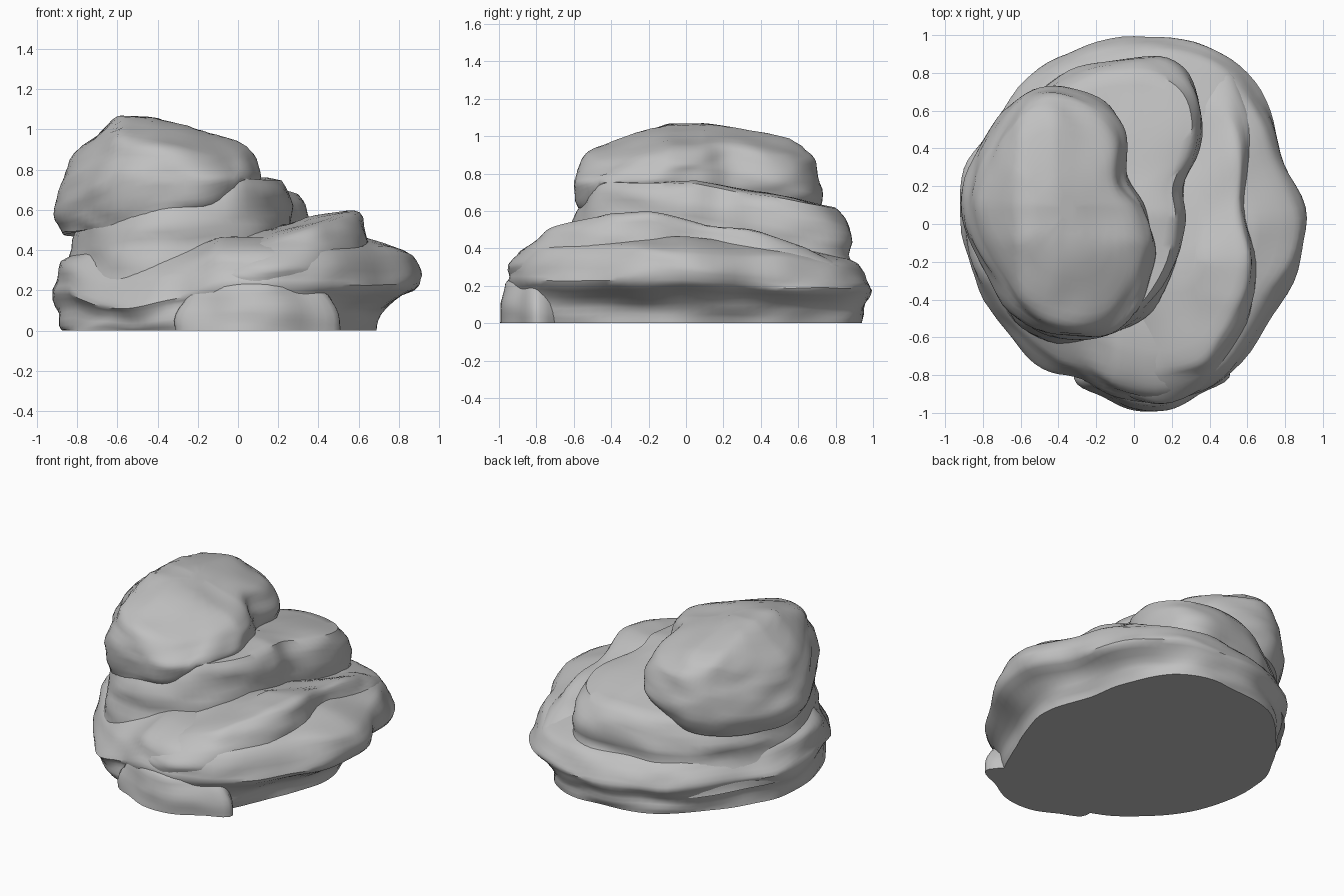
import bpy, bmesh, math
from mathutils import Vector, noise

if "Cube" in bpy.data.objects:
    bpy.data.objects.remove(bpy.data.objects["Cube"])

stone = bpy.data.materials.new("grey stone")
stone.diffuse_color = (0.53, 0.53, 0.53, 1)
stone.use_nodes = True
stone.node_tree.nodes["Principled BSDF"].inputs["Base Color"].default_value = stone.diffuse_color


def smooth_loop(pts, steps=5):
    """Closed Catmull-Rom curve through the outline points."""
    p = [Vector(q) for q in pts]
    n, out = len(p), []
    for i in range(n):
        a, b, c, d = p[i - 1], p[i], p[(i + 1) % n], p[(i + 2) % n]
        for k in range(steps):
            t = k / steps
            out.append(0.5 * (2 * b + (c - a) * t + (2 * a - 5 * b + 4 * c - d) * t * t
                              + (3 * b - a - 3 * c + d) * t ** 3))
    return out


def refine(profile):
    """Add a ring halfway between each pair of rings."""
    out = [profile[0]]
    for a, b in zip(profile, profile[1:]):
        out += [((a[0] + b[0]) / 2, (a[1] + b[1]) / 2), b]
    return out


def slab(name, outline, profile, bottom, top, rough=0.026, undercut=0.0):
    """Rock layer: outline scaled ring by ring, between bottom(x, y) and top(x, y)."""
    loop = smooth_loop(outline)
    centre = sum(loop, Vector((0, 0))) / len(loop)
    bm = bmesh.new()
    rings = []
    for t, s in refine(profile):
        ring = []
        for q in loop:
            x, y = centre + (q - centre) * s
            if x > 0:
                x *= 1 - undercut * (1 - min(1, t / 0.5) ** 2.5)
            zb, zt = bottom(x, y), top(x, y)
            z = zb + (zt - zb) * t
            # Strata: noise stretched sideways, with creased lumps
            v = Vector((x * 2.4, y * 2.4, z * 7))
            w = noise.noise(v) + 0.5 * noise.noise(v * 2.1) + 0.9 * (0.4 - noise.voronoi(v)[0][0])
            out = (q - centre).normalized() * w * rough * min(1, s * 1.3)
            dz = noise.noise(v * 1.3 + Vector((7, 3, 1))) * rough * 0.8
            if zb == 0 and t == 0:
                dz = 0
            ring.append(bm.verts.new((x + out.x, y + out.y, max(0, z + dz))))
        rings.append(ring)
    n = len(loop)
    for lo, hi in zip(rings, rings[1:]):
        for i in range(n):
            j = (i + 1) % n
            bm.faces.new((lo[i], lo[j], hi[j], hi[i]))
    bm.faces.new(rings[-1])
    bm.faces.new(rings[0][::-1])
    bmesh.ops.recalc_face_normals(bm, faces=bm.faces[:])
    me = bpy.data.meshes.new(name)
    bm.to_mesh(me)
    bm.free()
    me.materials.append(stone)
    ob = bpy.data.objects.new(name, me)
    bpy.context.collection.objects.link(ob)
    bpy.context.view_layer.objects.active = ob
    ob.select_set(True)
    bpy.ops.object.shade_smooth_by_angle(angle=math.radians(45))
    ob.select_set(False)


# Wide base layer, undercut on the right, lower at the front left
slab("base_rock",
     [(.92, .03), (.8, .32), (.73, .6), (.56, .84), (.32, .97), (0, .99), (-.3, .93),
      (-.55, .77), (-.78, .47), (-.9, .24), (-.92, -.05), (-.83, -.35), (-.65, -.6),
      (-.48, -.76), (-.28, -.83), (-.08, -.91), (.18, -.94), (.48, -.84), (.7, -.55), (.87, -.25)],
     [(0, .95), (.1, .96), (.25, .96), (.42, .98), (.55, 1), (.66, .99), (.82, .965), (.94, .93),
      (1, .89), (1.07, .8), (1.12, .7), (1.12, .4), (1.12, .15)],
     lambda x, y: 0,
     lambda x, y: (.41 - .09 * max(0, y) - 1.1 * max(0, -x - .1) * max(0, -y - .3)
                   - .1 * max(0, -.5 - x)), undercut=.2)

# Low foot rounding out the front
slab("front_foot",
     [(.5, -.78), (.35, -.9), (.18, -.99), (0, -.98), (-.15, -.91), (-.3, -.82), (-.2, -.6),
      (.2, -.55)],
     [(0, 1), (.2, 1), (.45, .97), (.7, .9), (.9, .8), (1, .65), (1, .3)],
     lambda x, y: 0, lambda x, y: .24, .02)

# Sloping ridge on the right, its flanks spreading into the base
slab("right_ridge",
     [(.64, -.2), (.6, -.46), (.47, -.68), (.34, -.82), (.12, -.88), (-.04, -.82), (-.12, -.68),
      (-.14, -.4), (0, 0), (.15, .4), (.3, .72), (.48, .74), (.6, .5), (.59, .1)],
     [(0, 1.08), (.25, 1.1), (.45, 1.08), (.6, 1.04), (.75, .98), (.88, .92), (.97, .86),
      (1, .77), (1, .6), (1, .4), (1, .15)],
     lambda x, y: .24,
     lambda x, y: .6 - .27 * max(0, .52 - x) - .2 * max(0, y + .2) - .14 * max(0, -.4 - y))

# Middle ledge, its flared foot filling the front left
slab("middle_ledge",
     [(.37, .6), (.34, .38), (.26, .2), (.28, 0), (.22, -.25), (.06, -.5), (-.15, -.6),
      (-.4, -.61), (-.62, -.5), (-.78, -.25), (-.84, .05), (-.8, .35), (-.62, .62),
      (-.35, .82), (-.1, .88), (.14, .89), (.3, .8)],
     [(0, 1.06), (.2, 1.04), (.35, 1.01), (.5, .98), (.65, .985), (.8, .97), (.9, .94), (1, .87),
      (1.02, .7), (1.02, .4), (1.02, .1)],
     lambda x, y: .12, lambda x, y: .745 - .17 * max(0, y - .05) + .14 * min(0, x))

# Small shelf under the top boulder
slab("upper_shelf",
     [(.09, -.08), (.03, -.3), (-.1, -.48), (-.35, -.55), (-.6, -.4), (-.75, 0), (-.65, .4),
      (-.4, .6), (-.18, .56), (-.07, .4), (-.02, .2)],
     [(0, .95), (.3, .98), (.6, 1), (.85, .97), (1, .88), (1.02, .5), (1.02, .1)],
     lambda x, y: .55, lambda x, y: .8)

# Top boulder, thick on the left and thin on the right
slab("top_boulder",
     [(.12, -.1), (.07, .08), (-.03, .25), (-.05, .48), (-.13, .62), (-.3, .7), (-.5, .72),
      (-.66, .62), (-.8, .43), (-.9, .2), (-.9, -.02), (-.78, -.28), (-.62, -.5), (-.36, -.6),
      (-.12, -.58), (.03, -.42), (.09, -.25)],
     [(0, .95), (.1, .98), (.22, 1), (.4, .995), (.55, .98), (.7, .95), (.82, .91), (.91, .85),
      (.97, .74), (1, .55), (1, .3), (1, .1)],
     lambda x, y: .7 + .24 * x - .08 * abs(y) * (x < 0),
     lambda x, y: (1.06 - .29 * max(0, x + .42) - .8 * max(0, -.6 - x)
                   - .12 * max(0, y - .1) - .22 * max(0, -.1 - y)))
